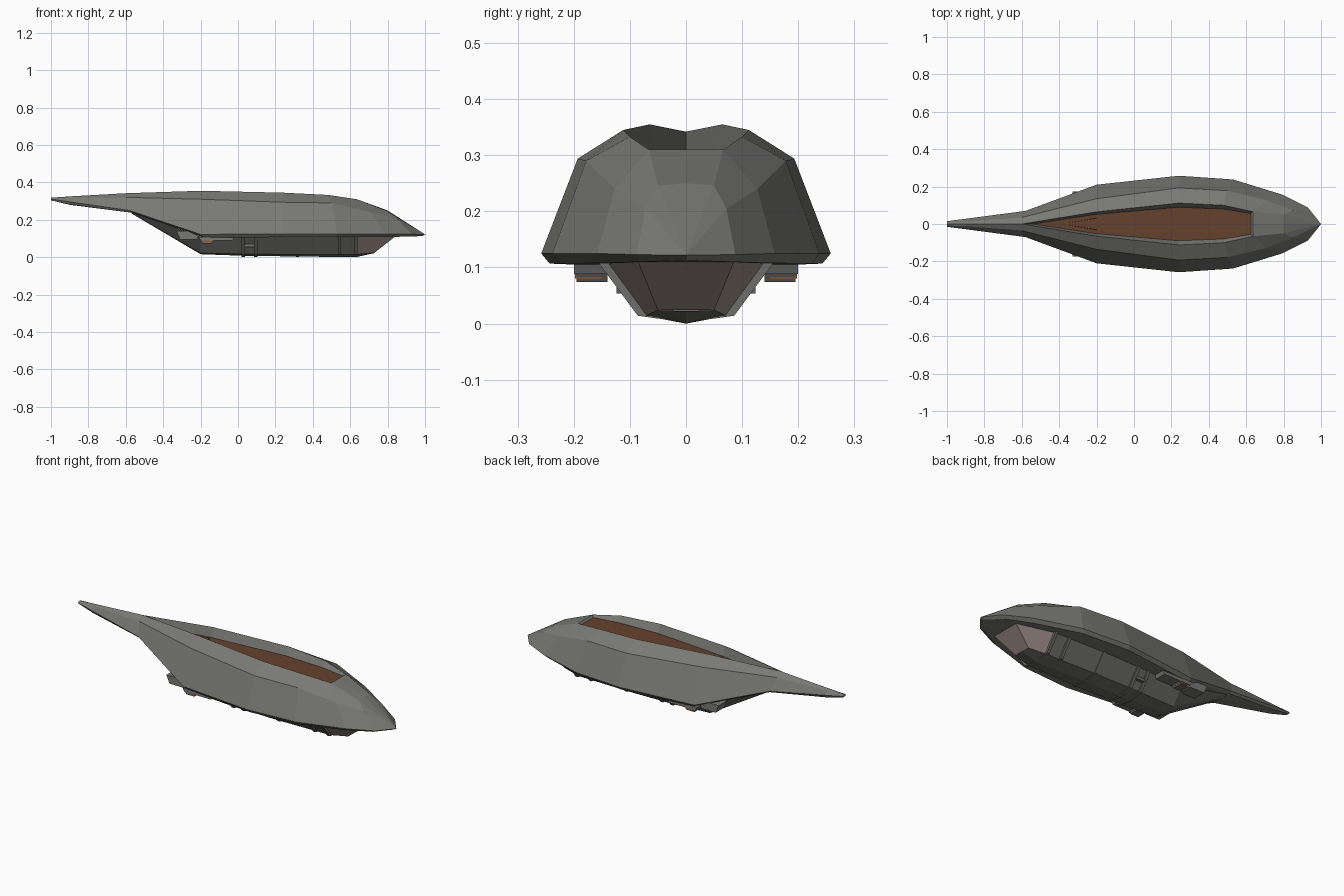
import bpy, bmesh

if "Cube" in bpy.data.objects:
    bpy.data.objects.remove(bpy.data.objects["Cube"])


def material(name, rgb):
    m = bpy.data.materials.new(name)
    m.diffuse_color = (*rgb, 1)
    m.use_nodes = True
    m.node_tree.nodes["Principled BSDF"].inputs["Base Color"].default_value = m.diffuse_color
    return m


GREY = material("hull grey", (0.19, 0.19, 0.175))
DARK = material("belly grey", (0.155, 0.155, 0.145))
BROWN = material("deck brown", (0.13, 0.055, 0.027))
PINK = material("window pink grey", (0.33, 0.26, 0.24))
ORANGE = material("lamp orange", (0.35, 0.1, 0.03))


def finish(name, bm, mats, rule=None):
    bmesh.ops.remove_doubles(bm, verts=bm.verts, dist=0.0005)
    bmesh.ops.recalc_face_normals(bm, faces=bm.faces)
    if rule:
        for f in bm.faces:
            f.material_index = rule(f.calc_center_median())
    me = bpy.data.meshes.new(name)
    bm.to_mesh(me)
    bm.free()
    for m in mats:
        me.materials.append(m)
    ob = bpy.data.objects.new(name, me)
    bpy.context.collection.objects.link(ob)
    return ob


def face(bm, pts):
    out = []
    for p in pts:
        if p not in out:
            out.append(p)
    if len(out) > 2:
        bm.faces.new([bm.verts.new(p) for p in out])


def loft(bm, stations, caps=False):
    """Skin half sections (y >= 0) and their mirror images."""
    for s in (1, -1):
        st = [[(x, s * y + 0.0, z) for x, y, z in row] for row in stations]
        for a, b in zip(st, st[1:]):
            for i in range(len(a) - 1):
                face(bm, (a[i], a[i + 1], b[i + 1], b[i]))
        if caps:
            for row in (st[0], st[-1]):
                face(bm, row + [(row[0][0], 0.0, row[0][2])])


def box(name, mat, x, y, z, taper=0.0):
    """Box between ranges; taper pulls in the lower ends along x."""
    for s, side in ((1, "left"), (-1, "right")):
        bm = bmesh.new()
        r = bmesh.ops.create_cube(bm, size=1)
        for v in r["verts"]:
            t = taper if v.co.z < 0 else 0
            v.co = (x[1] - t if v.co.x > 0 else x[0] + t,
                    s * (y[1] if v.co.y > 0 else y[0]),
                    z[1] if v.co.z > 0 else z[0])
        finish(name + "_" + side, bm, [mat])


# Upper hull: deck edge, shoulder, rim top, rim bottom, underside centre
hull = [
    [(-1, 0, .318), (-1, .008, .316), (-1, .015, .311), (-1, .01, .304), (-1, 0, .304)],
    [(-.9, 0, .325), (-.9, .012, .318), (-.9, .028, .296), (-.9, .022, .282), (-.9, 0, .28)],
    [(-.6, 0, .342), (-.6, .035, .32), (-.58, .07, .25), (-.57, .06, .238), (-.57, 0, .238)],
    [(-.2, .065, .355), (-.2, .135, .31), (-.2, .21, .122), (-.18, .195, .105), (-.18, 0, .105)],
    [(.24, .112, .345), (.24, .193, .294), (.24, .258, .125), (.24, .243, .107), (.24, 0, .107)],
    [(.48, .10, .333), (.5, .178, .29), (.53, .238, .125), (.52, .224, .107), (.52, 0, .107)],
    [(.635, .066, .31), (.71, .127, .24), (.79, .158, .125), (.77, .145, .108), (.77, 0, .108)],
    [(.80, .05, .246), (.85, .072, .205), (.93, .088, .123), (.91, .08, .11), (.91, 0, .11)],
    [(1, 0, .122), (1, 0, .122), (1, 0, .122), (.985, 0, .113), (.985, 0, .113)],
]
bm = bmesh.new()
loft(bm, hull)
nose = [row[0] for row in hull[6:]]
loft(bm, [[p, (p[0], 0, p[2] + (.004 if i == 1 else 0))] for i, p in enumerate(nose)])
# sunken deck walls
edge = [row[0] for row in hull[2:7]]
FLOOR = .3
inner = [(-.54, 0, FLOOR)] + [(x, y * .8, FLOOR) for x, y, z in edge[1:4]] + [(.625, .056, FLOOR)]
loft(bm, [list(p) for p in zip(edge, inner)])
loft(bm, [[edge[-1], inner[-1]], [(.635, 0, .31), (.625, 0, FLOOR)]])
finish("upper_hull", bm, [GREY])

# Brown deck floor with a raised wedge marking
bm = bmesh.new()
loft(bm, [[p, (p[0], 0, FLOOR)] for p in inner])
finish("deck_floor", bm, [BROWN])
bm = bmesh.new()
loft(bm, [[(-.36, .004, .3), (-.36, .004, .302), (-.36, 0, .302)],
          [(-.2, .032, .3), (-.2, .03, .308), (-.2, 0, .308)]], True)
finish("deck_wedge", bm, [BROWN])

# Lower hull with front windows: top, window seam, chine, keel
def section(x0, yt, zt, x1, yb, zb, zk):
    k = .37
    return [(x0, yt, zt), (x0 + (x1 - x0) * k, yt + (yb - yt) * k, zt + (zb - zt) * k),
            (x1, yb, zb), (x1, 0, zk)]


belly = [section(-.57, .05, .24, -.57, .02, .236, .234),
         section(-.2, .13, .11, -.2, .066, .022, .016),
         section(.02, .148, .11, .02, .078, .017, .008),
         section(.3, .152, .11, .3, .08, .015, .004),
         section(.63, .142, .11, .63, .072, .014, 0)]
front = section(.84, .085, .11, .73, .05, .024, .022)
bm = bmesh.new()
loft(bm, belly + [front])
# front pane closes the cockpit
loft(bm, [front[:3], [(x, 0, z) for x, y, z in front[:3]]])
finish("lower_hull", bm, [DARK, PINK], lambda c: int(c.x > .64 and c.z > .03))

# Belly ribs and the window frame band
for n, (x, w) in enumerate(((.02, .018), (.085, .018), (.31, .016), (.535, .016), (.622, .016))):
    bm = bmesh.new()
    rows = []
    for xx in (x, x + w):
        rows.append([(xx, 0, .11), (xx, .157, .11), (xx, .086, .014), (xx, 0, .002)])
    loft(bm, rows, True)
    finish("belly_rib_%d" % n, bm, [DARK])

# Side pods, brackets and lamps
box("rear_pod", GREY, (-.33, -.2), (.1, .175), (.095, .14), .02)
box("side_pod", GREY, (-.21, -.02), (.135, .2), (.088, .108), .01)
box("pod_foot", DARK, (-.2, -.13), (.14, .195), (.074, .09), .01)
box("pod_lamp", ORANGE, (-.18, -.135), (.15, .198), (.08, .097))
box("side_block", DARK, (.03, .09), (.1, .124), (.054, .07), .004)
